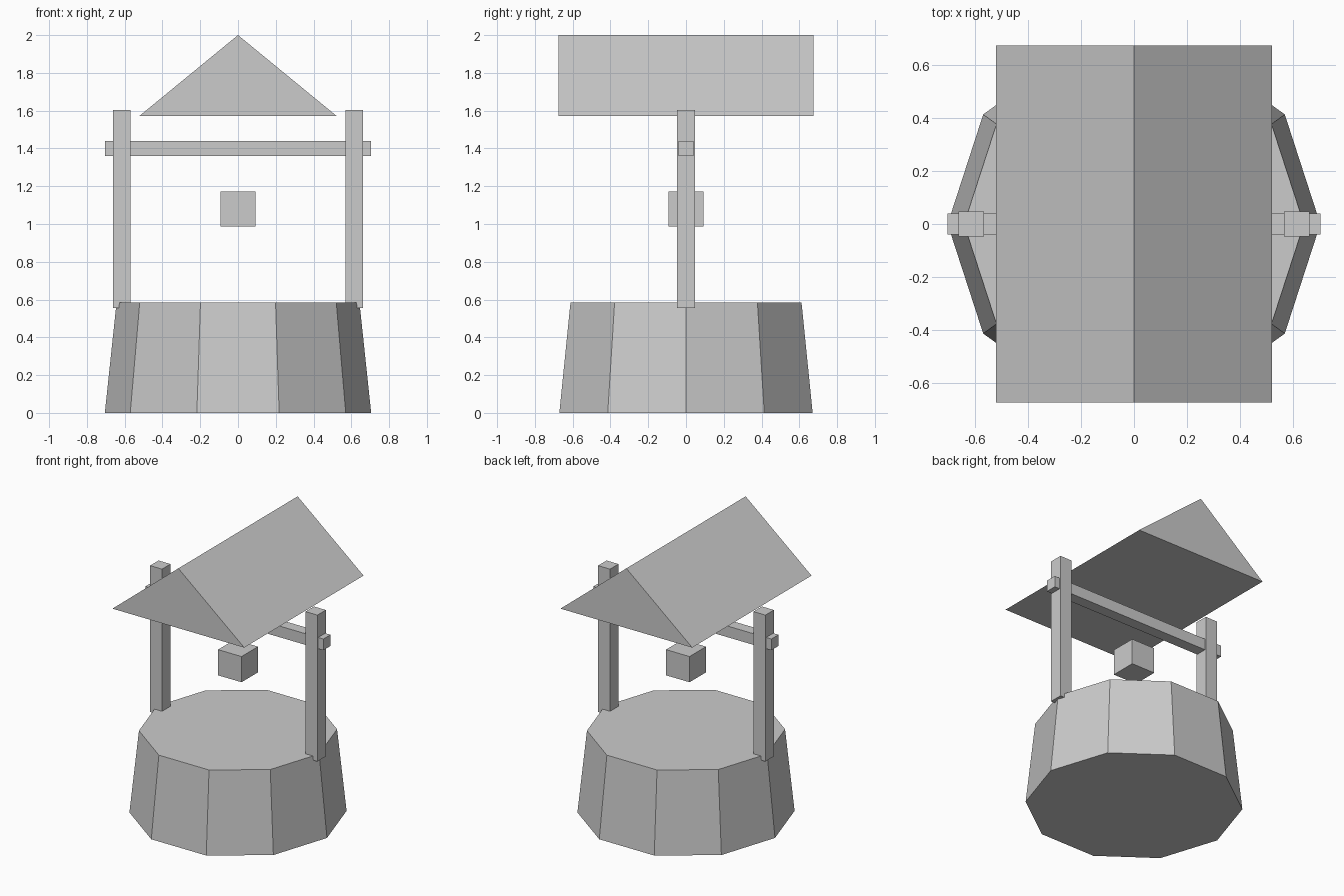
import bpy, bmesh, math

if "Cube" in bpy.data.objects:
    bpy.data.objects.remove(bpy.data.objects["Cube"])

grey = bpy.data.materials.new("plain grey")
grey.diffuse_color = (0.6, 0.6, 0.6, 1.0)
grey.use_nodes = True
grey.node_tree.nodes["Principled BSDF"].inputs["Base Color"].default_value = grey.diffuse_color


def finish(name, bm):
    bmesh.ops.recalc_face_normals(bm, faces=bm.faces[:])
    mesh = bpy.data.meshes.new(name)
    bm.to_mesh(mesh)
    bm.free()
    mesh.materials.append(grey)
    obj = bpy.data.objects.new(name, mesh)
    bpy.context.collection.objects.link(obj)
    return obj


def box(name, x0, x1, half_y, z0, z1):
    bm = bmesh.new()
    bmesh.ops.create_cube(bm, size=1)
    bmesh.ops.scale(bm, vec=(x1 - x0, 2 * half_y, z1 - z0), verts=bm.verts)
    bmesh.ops.translate(bm, vec=((x0 + x1) / 2, 0, (z0 + z1) / 2), verts=bm.verts)
    return finish(name, bm)


# Tapered ten-sided well base, with corners on the x axis
SIDES, HEIGHT = 10, 0.585
bm = bmesh.new()
rings = []
for radius, z in ((0.705, 0), (0.643, HEIGHT)):
    angles = [2 * math.pi * i / SIDES for i in range(SIDES)]
    rings.append([bm.verts.new((radius * math.cos(a), radius * math.sin(a), z)) for a in angles])
bottom, top = rings
bm.faces.new(bottom[::-1])
bm.faces.new(top)
for i in range(SIDES):
    j = (i + 1) % SIDES
    bm.faces.new((bottom[i], bottom[j], top[j], top[i]))
finish("well_base", bm)

# Posts, crossbeam and hanging bucket
box("left_post", -0.663, -0.568, 0.048, 0.555, 1.603)
box("right_post", 0.568, 0.663, 0.048, 0.555, 1.603)
box("crossbeam", -0.705, 0.705, 0.04, 1.36, 1.44)
box("bucket", -0.093, 0.093, 0.093, 0.987, 1.171)

# Solid gable roof, a triangle extruded along y
bm = bmesh.new()
gable = bm.faces.new([bm.verts.new(p) for p in
                      ((-0.522, -0.675, 1.572), (0.522, -0.675, 1.572), (0, -0.675, 2.0))])
ext = bmesh.ops.extrude_face_region(bm, geom=[gable], use_keep_orig=True)
bmesh.ops.translate(bm, vec=(0, 1.35, 0),
                    verts=[g for g in ext["geom"] if isinstance(g, bmesh.types.BMVert)])
finish("roof", bm)
